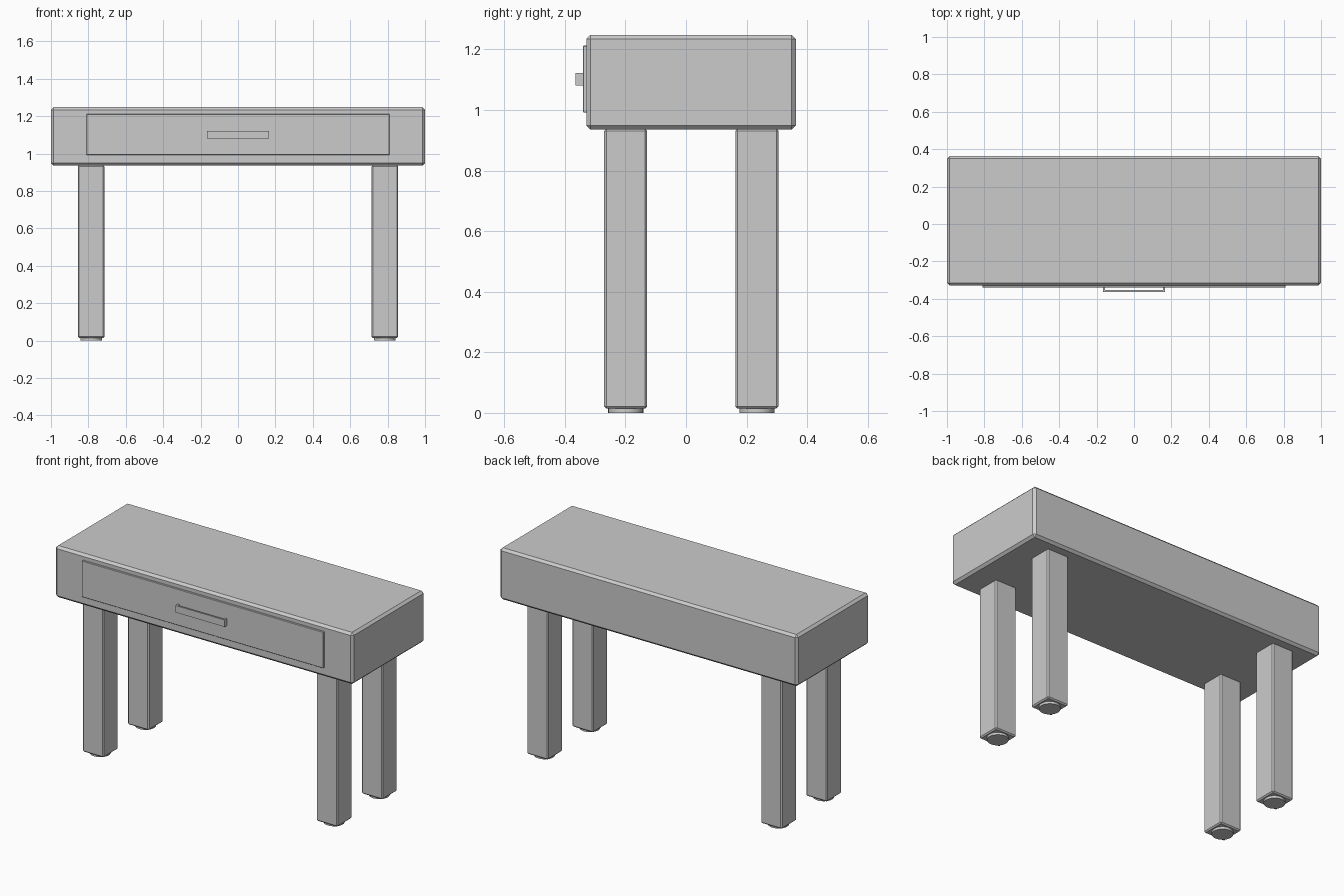
import bpy
import bmesh

if "Cube" in bpy.data.objects:
    bpy.data.objects.remove(bpy.data.objects["Cube"])


def finish(name, bm):
    mesh = bpy.data.meshes.new(name)
    bm.to_mesh(mesh)
    bm.free()
    obj = bpy.data.objects.new(name, mesh)
    bpy.context.collection.objects.link(obj)
    return obj


def box(name, x, y, z, bevel=0.0):
    """Box from (min, max) ranges with an optional flat chamfer."""
    bm = bmesh.new()
    bmesh.ops.create_cube(bm, size=1)
    for v in bm.verts:
        for i, (lo, hi) in enumerate((x, y, z)):
            v.co[i] = hi if v.co[i] > 0 else lo
    obj = finish(name, bm)
    if bevel:
        mod = obj.modifiers.new("chamfer", "BEVEL")
        mod.width = bevel
        mod.segments = 1
    return obj


# Table body
box("table_body", (-1, 1), (-0.329, 0.363), (0.935, 1.248), 0.014)

# Drawer front panel
box("drawer_front", (-0.81, 0.81), (-0.34, -0.32), (0.992, 1.212), 0.002)

# Drawer handle: U-shaped bracket extruded upwards
bm = bmesh.new()
w, t, front, inner, back = 0.165, 0.01, -0.364, -0.354, -0.338
profile = [(-w, back), (-w, front), (w, front), (w, back),
           (w - t, back), (w - t, inner), (-w + t, inner), (-w + t, back)]
face = bm.faces.new([bm.verts.new((x, y, 1.08)) for x, y in profile])
ext = bmesh.ops.extrude_face_region(bm, geom=[face])
for v in ext["geom"]:
    if isinstance(v, bmesh.types.BMVert):
        v.co.z = 1.122
bmesh.ops.recalc_face_normals(bm, faces=bm.faces)
finish("drawer_handle", bm)

# Legs with round foot pads
for side, cx in (("left", -0.785), ("right", 0.785)):
    for place, cy in (("front", -0.199), ("back", 0.234)):
        r = 0.071
        box(f"{place}_{side}_leg", (cx - r, cx + r), (cy - r, cy + r),
            (0.014, 0.938), 0.007)
        bpy.ops.mesh.primitive_cylinder_add(
            vertices=32, radius=0.058, depth=0.02, location=(cx, cy, 0.01))
        foot = bpy.context.object
        foot.name = f"{place}_{side}_foot"
        bpy.ops.object.shade_smooth_by_angle()
